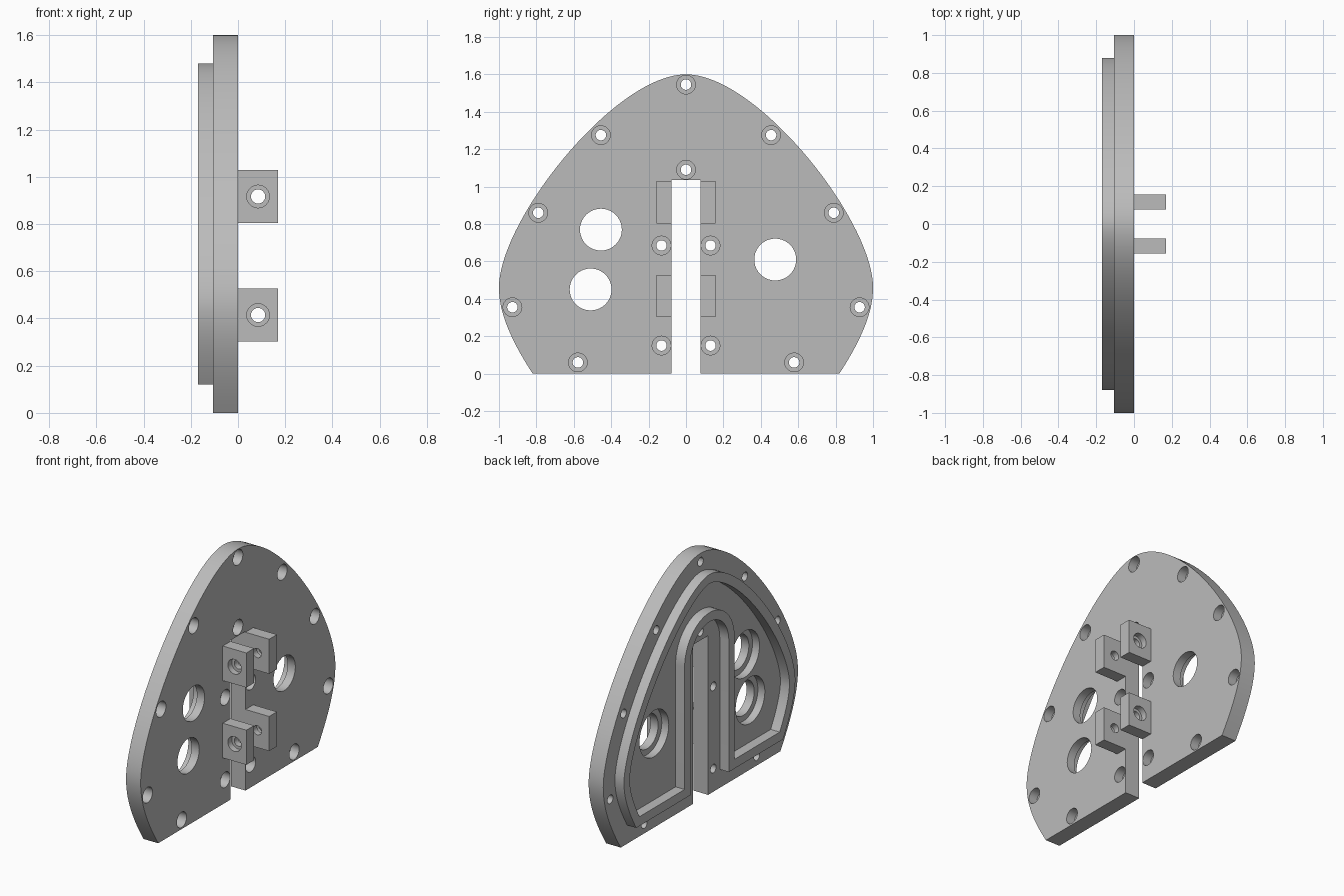
import bpy, bmesh, math
from mathutils import Vector, Matrix
from mathutils.geometry import interpolate_bezier

if "Cube" in bpy.data.objects:
    bpy.data.objects.remove(bpy.data.objects["Cube"])

grey = bpy.data.materials.new("machined_grey")
grey.diffuse_color = (0.5, 0.5, 0.5, 1)
grey.use_nodes = True
grey.node_tree.nodes["Principled BSDF"].inputs["Base Color"].default_value = grey.diffuse_color

BACK, RIM_BACK = -0.105, -0.17   # plate spans BACK..0 in x, rim spans RIM_BACK..BACK
SLOT, SLOT_TOP = 0.077, 1.035


def make_object(name, bm):
    bmesh.ops.recalc_face_normals(bm, faces=bm.faces)
    me = bpy.data.meshes.new(name)
    bm.to_mesh(me)
    bm.free()
    me.materials.append(grey)
    ob = bpy.data.objects.new(name, me)
    bpy.context.collection.objects.link(ob)
    return ob


def prism(name, pts, x0, x1):
    """Extrude a (y, z) outline from x0 to x1."""
    bm = bmesh.new()
    face = bm.faces.new([bm.verts.new((x0, y, z)) for y, z in pts])
    ext = bmesh.ops.extrude_face_region(bm, geom=[face])
    moved = [v for v in ext["geom"] if isinstance(v, bmesh.types.BMVert)]
    bmesh.ops.translate(bm, verts=moved, vec=(x1 - x0, 0, 0))
    return make_object(name, bm)


def cylinders(name, specs, axis):
    """Cylinders given as (centre, radius, length) along the x or y axis."""
    bm = bmesh.new()
    turn = Matrix.Rotation(math.pi / 2, 4, 'Y' if axis == 'x' else 'X')
    for centre, r, length in specs:
        bmesh.ops.create_cone(bm, cap_ends=True, segments=40, radius1=r, radius2=r,
                              depth=length, matrix=Matrix.Translation(centre) @ turn)
    return make_object(name, bm)


def cut(target, cutter):
    mod = target.modifiers.new("cut", 'BOOLEAN')
    mod.operation, mod.solver, mod.object = 'DIFFERENCE', 'EXACT', cutter
    bpy.context.view_layer.objects.active = target
    bpy.ops.object.modifier_apply(modifier=mod.name)
    bpy.data.objects.remove(cutter)


def smooth(ob):
    bpy.ops.object.select_all(action='DESELECT')
    ob.select_set(True)
    bpy.context.view_layer.objects.active = ob
    bpy.ops.object.shade_smooth_by_angle(angle=math.radians(30))


# Half outline of the plate, from the bottom corner up to the apex
V = Vector
lower = interpolate_bezier(V((0.82, 0)), V((0.95, 0.2)), V((1, 0.34)), V((1, 0.46)), 16)
upper = interpolate_bezier(V((1, 0.46)), V((1, 0.82)), V((0.38, 1.6)), V((0, 1.6)), 40)
half = [V((p[0], p[1])) for p in lower + upper[1:]]


def mirrored(pts):
    return pts + [V((-p.x, p.y)) for p in reversed(pts[:-1])]


def inset_half(d):
    """Half outline moved inwards by d and trimmed at z = d."""
    out = []
    for i, p in enumerate(half):
        t = (half[min(i + 1, len(half) - 1)] - half[max(i - 1, 0)]).normalized()
        if i == len(half) - 1:
            t = V((-1, 0))
        out.append(p + V((-t.y, t.x)) * d)
    k = next(i for i, p in enumerate(out) if p.y > d)
    a, b = (out[k - 1], out[k]) if k else (out[0], out[1])
    return [a + (b - a) * ((d - a.y) / (b.y - a.y))] + out[k:]


def chamber(d):
    """Inverted-U region: inset outline around an arch that clears the slot."""
    r = SLOT + d
    arch = [V((-r * math.cos(math.pi * i / 32), 0.975 + r * math.sin(math.pi * i / 32)))
            for i in range(33)]
    return mirrored(inset_half(d)) + [V((-r, d))] + arch + [V((r, d))]


# Plate with centre slot
plate = prism("plate", mirrored(half) + [V((-SLOT, 0)), V((-SLOT, SLOT_TOP)),
                                         V((SLOT, SLOT_TOP)), V((SLOT, 0))], BACK, 0)

# Screw holes, counterbored on the +x face
screws = [(0, 1.545), (0, 1.09)]
for y, z in [(0.455, 1.275), (0.79, 0.86), (0.928, 0.355), (0.578, 0.06),
             (0.131, 0.685), (0.131, 0.15)]:
    screws += [(y, z), (-y, z)]
# Ports, counterbored on the -x face
ports = [(-0.455, 0.77), (-0.51, 0.45), (0.477, 0.61)]

cut(plate, cylinders("through_cutter",
                     [((-0.05, y, z), 0.028, 0.4) for y, z in screws]
                     + [((-0.05, y, z), 0.112, 0.4) for y, z in ports], 'x'))
cut(plate, cylinders("counterbore_cutter",
                     [((0, y, z), 0.05, 0.12) for y, z in screws]
                     + [((BACK, y, z), 0.15, 0.1) for y, z in ports], 'x'))
smooth(plate)

# Raised sealing rim on the back
rim = prism("rim", chamber(0.12), RIM_BACK, BACK)
cut(rim, prism("rim_cutter", chamber(0.18), RIM_BACK - 0.1, BACK + 0.1))
smooth(rim)

# Clamp lugs beside the slot, counterbored on their outer faces
for side, label in ((1, "left"), (-1, "right")):
    for z0, level in ((0.302, "lower"), (0.804, "upper")):
        y0, y1, z1 = side * SLOT, side * 0.157, z0 + 0.225
        lug = prism(f"{level}_{label}_lug", [(y0, z0), (y1, z0), (y1, z1), (y0, z1)], 0, 0.17)
        zc = z0 + 0.1125
        cut(lug, cylinders("bolt_cutter", [((0.085, y0, zc), 0.03, 0.4)], 'y'))
        cut(lug, cylinders("head_cutter", [((0.085, y1, zc), 0.048, 0.08)], 'y'))
        smooth(lug)
